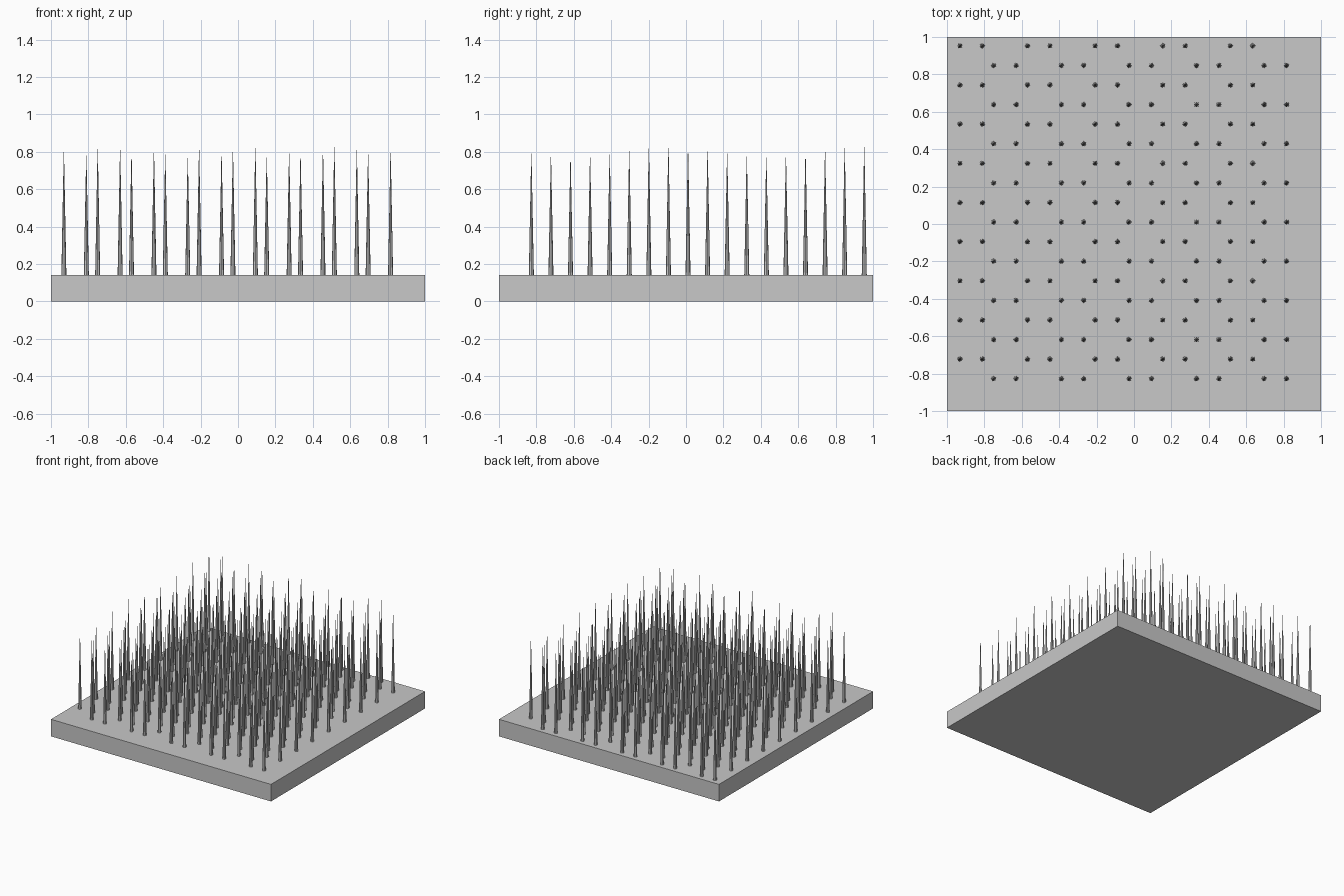
import bpy
import bmesh
from math import cos, pi
from mathutils import Matrix

cube = bpy.data.objects.get("Cube")
if cube:
    bpy.data.objects.remove(cube, do_unlink=True)

grey = bpy.data.materials.new("mid_grey")
grey.use_nodes = True
colour = (0.58, 0.58, 0.58, 1)
grey.diffuse_color = colour
grey.node_tree.nodes["Principled BSDF"].inputs["Base Color"].default_value = colour


def add_object(name, bm):
    mesh = bpy.data.meshes.new(name)
    bm.to_mesh(mesh)
    bm.free()
    mesh.materials.append(grey)
    obj = bpy.data.objects.new(name, mesh)
    bpy.context.collection.objects.link(obj)
    return obj


# Square slab
BASE = 0.14
bm = bmesh.new()
bmesh.ops.create_cube(bm, size=1, matrix=Matrix.Translation((0, 0, BASE / 2))
                      @ Matrix.Diagonal((2, 2, BASE, 1)))
add_object("base_slab", bm)

# Tip height of each column, for even and odd rows
TIPS = [
    [0.80, 0.78, 0.785, 0.80, 0.81, 0.79, 0.77, 0.79, 0.825, 0.81],
    [0.82, 0.815, 0.79, 0.77, 0.805, 0.825, 0.79, 0.805, 0.79, 0.805],
]
PAIR_STEP, PAIR_GAP, ROW_STEP = 0.3615, 0.12, 0.1047
RADIUS = 0.0135

# Staggered rows of paired spikes, heights rolling in a wave along y
bm = bmesh.new()
for row in range(18):
    odd = row % 2
    y = 0.953 - row * ROW_STEP
    dip = 0.0275 * (1 - cos(2 * pi * row / 9.9))
    for col, tip in enumerate(TIPS[odd]):
        x = -0.931 + odd * PAIR_STEP / 2 + (col // 2) * PAIR_STEP + (col % 2) * PAIR_GAP
        height = tip - dip - BASE
        bmesh.ops.create_cone(bm, cap_ends=True, segments=8, radius1=RADIUS,
                              radius2=0.0008, depth=height,
                              matrix=Matrix.Translation((x, y, BASE + height / 2)))
add_object("spikes", bm)
